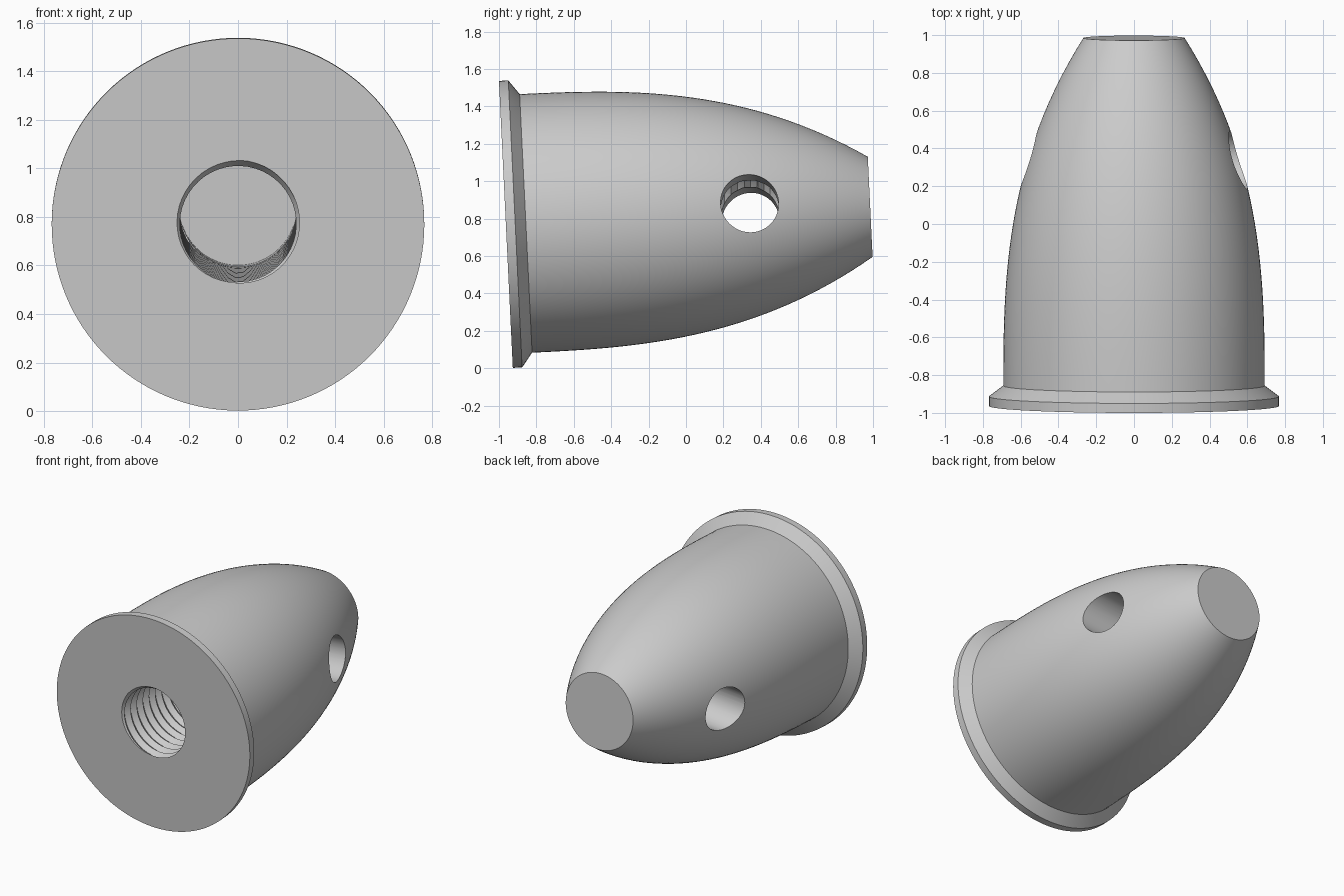
import bpy, bmesh, math
from mathutils import Matrix, Vector

cube = bpy.data.objects.get("Cube")
if cube:
    bpy.data.objects.remove(cube)

LENGTH = 1.95
BORE = 0.24
ROOT = 0.265
PITCH = 0.07

metal = bpy.data.materials.new("grey_metal")
metal.use_nodes = True
colour = (0.6, 0.6, 0.6, 1)
metal.diffuse_color = colour
metal.node_tree.nodes["Principled BSDF"].inputs["Base Color"].default_value = colour


def make_object(name, bm):
    bmesh.ops.recalc_face_normals(bm, faces=bm.faces)
    mesh = bpy.data.meshes.new(name)
    bm.to_mesh(mesh)
    bm.free()
    mesh.materials.append(metal)
    obj = bpy.data.objects.new(name, mesh)
    bpy.context.collection.objects.link(obj)
    return obj


def lathe(name, profile, steps):
    """Closed solid of revolution around local z from (radius, height) pairs."""
    bm = bmesh.new()
    rings = [[bm.verts.new((r * math.cos(a), r * math.sin(a), z))
              for a in (math.tau * i / steps for i in range(steps))]
             for r, z in profile]
    for low, high in zip(rings, rings[1:]):
        for i in range(steps):
            j = (i + 1) % steps
            bm.faces.new((low[i], low[j], high[j], high[i]))
    bm.faces.new(rings[0])
    bm.faces.new(rings[-1])
    return make_object(name, bm)


def thread_cutter(name, start, turns, steps):
    """Screw-shaped solid: one crest and one root helix, capped at both ends."""
    bm = bmesh.new()

    def helix(radius, offset, count):
        points = []
        for i in range(count):
            a = math.tau * i / steps
            z = start + PITCH * (i / steps + offset)
            points.append(bm.verts.new((radius * math.cos(a), radius * math.sin(a), z)))
        return points

    total = turns * steps
    crest = helix(BORE, 0, total + 1)
    root = helix(ROOT, 0.5, total - steps + 1)
    for i in range(total - steps):
        bm.faces.new((crest[i], crest[i + 1], root[i + 1], root[i]))
        bm.faces.new((root[i], root[i + 1], crest[i + 1 + steps], crest[i + steps]))
    for first, z in ((0, start), (total - steps, start + turns * PITCH)):
        loop = crest[first:first + steps + 1] + [root[first]]
        centre = bm.verts.new((0, 0, z))
        for a, b in zip(loop, loop[1:] + loop[:1]):
            bm.faces.new((centre, a, b))
    return make_object(name, bm)


# Flange, sloped shoulder and tapering dome in one profile
profile = [(0.768, 0), (0.768, 0.05)]
for k in range(33):
    u = k / 32
    profile.append((0.692 - 0.424 * u ** 2.75, 0.107 + (LENGTH - 0.107) * u))
nut = lathe("spinner_nut", profile, 128)

# Threaded bore, its plain end, and the cross hole
cutters = [
    thread_cutter("thread_cutter", -0.09, 22, 48),
    lathe("bore_cutter", [(BORE + 0.002, 1.3), (BORE + 0.002, 1.53)], 64),
    lathe("cross_hole_cutter", [(0.155, -1), (0.155, 1)], 64),
]
cutters[2].matrix_world = Matrix.Translation((0, 0, 1.307)) @ Matrix.Rotation(math.pi / 2, 4, 'Y')

for cutter in cutters:
    cutter.hide_render = True
    cut = nut.modifiers.new(cutter.name, 'BOOLEAN')
    cut.operation = 'DIFFERENCE'
    cut.solver = 'EXACT'
    cut.object = cutter

# Bake the cuts and remove the cutters
bpy.context.view_layer.update()
graph = bpy.context.evaluated_depsgraph_get()
baked = bpy.data.meshes.new_from_object(nut.evaluated_get(graph))
nut.modifiers.clear()
nut.data = baked
for cutter in cutters:
    bpy.data.objects.remove(cutter)

# Lay the nut along +y with a slight tilt and roll
tilt, roll = math.radians(2.76), math.radians(5.2)
axis = Vector((0, math.cos(tilt), math.sin(tilt)))
side = Matrix.Rotation(-roll, 3, axis) @ Vector((1, 0, 0))
if side.z < 0:
    side = Matrix.Rotation(roll, 3, axis) @ Vector((1, 0, 0))
up = axis.cross(side)
pose = Matrix((side, up, axis)).transposed().to_4x4()
nut.data.transform(Matrix.Translation((0, -0.963, 0.769)) @ pose)

nut.data.shade_smooth()
nut.data.set_sharp_from_angle(angle=math.radians(30))
